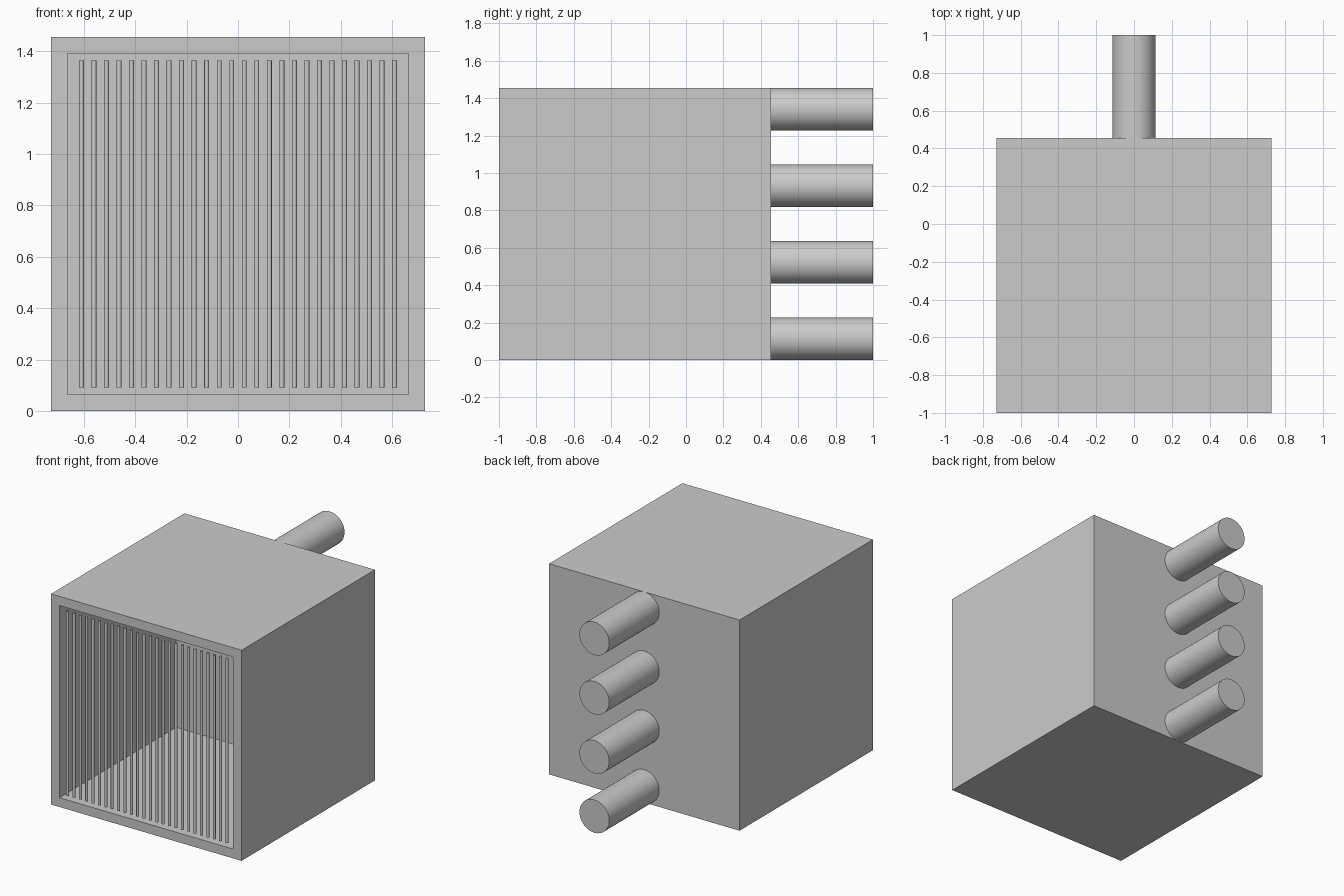
import bpy, bmesh, math

if "Cube" in bpy.data.objects:
    bpy.data.objects.remove(bpy.data.objects["Cube"])

U = 1 / 11            # wall thickness, base unit of the model
W = 16 * U            # outer side of the cube
FRONT, BACK = -1.0, -1.0 + W


def cylinder(name, radius, length, location, rotation=(0, 0, 0), sides=48):
    bpy.ops.mesh.primitive_cylinder_add(vertices=sides, radius=radius, depth=length,
                                        location=location, rotation=rotation)
    obj = bpy.context.object
    obj.name = name
    bpy.ops.object.shade_smooth_by_angle(angle=math.radians(35))
    return obj


# Hollow cube, open at the front
bm = bmesh.new()
bmesh.ops.create_cube(bm, size=W)
bmesh.ops.translate(bm, verts=bm.verts, vec=(0, (FRONT + BACK) / 2, W / 2))
bm.normal_update()
front = [f for f in bm.faces if f.normal.y < -0.9]
bmesh.ops.inset_region(bm, faces=front, thickness=U)
cavity = bmesh.ops.extrude_face_region(bm, geom=front)
verts = [g for g in cavity["geom"] if isinstance(g, bmesh.types.BMVert)]
bmesh.ops.translate(bm, verts=verts, vec=(0, W - 2 * U, 0))
old = [f for f in front if f.is_valid]
if old:
    bmesh.ops.delete(bm, geom=old, context="FACES_ONLY")
bmesh.ops.recalc_face_normals(bm, faces=bm.faces)
mesh = bpy.data.meshes.new("housing")
bm.to_mesh(mesh)
bm.free()
bpy.context.collection.objects.link(bpy.data.objects.new("housing", mesh))

# Vertical bars across the opening
BARS, SPAN, BAR_R = 26, 1.218, 0.0095
for i in range(BARS):
    x = -SPAN / 2 + SPAN * i / (BARS - 1)
    cylinder(f"bar_{i + 1}", BAR_R, W - 2 * U, (x, FRONT + 0.0105, W / 2), sides=16)

# Column of four round pegs on the back
PEG_R, PEG_L = 1.25 * U, 6 * U
for i in range(4):
    z = PEG_R + i * 4.5 * U
    cylinder(f"peg_{i + 1}", PEG_R, PEG_L, (0, BACK + PEG_L / 2, z), (math.pi / 2, 0, 0))
